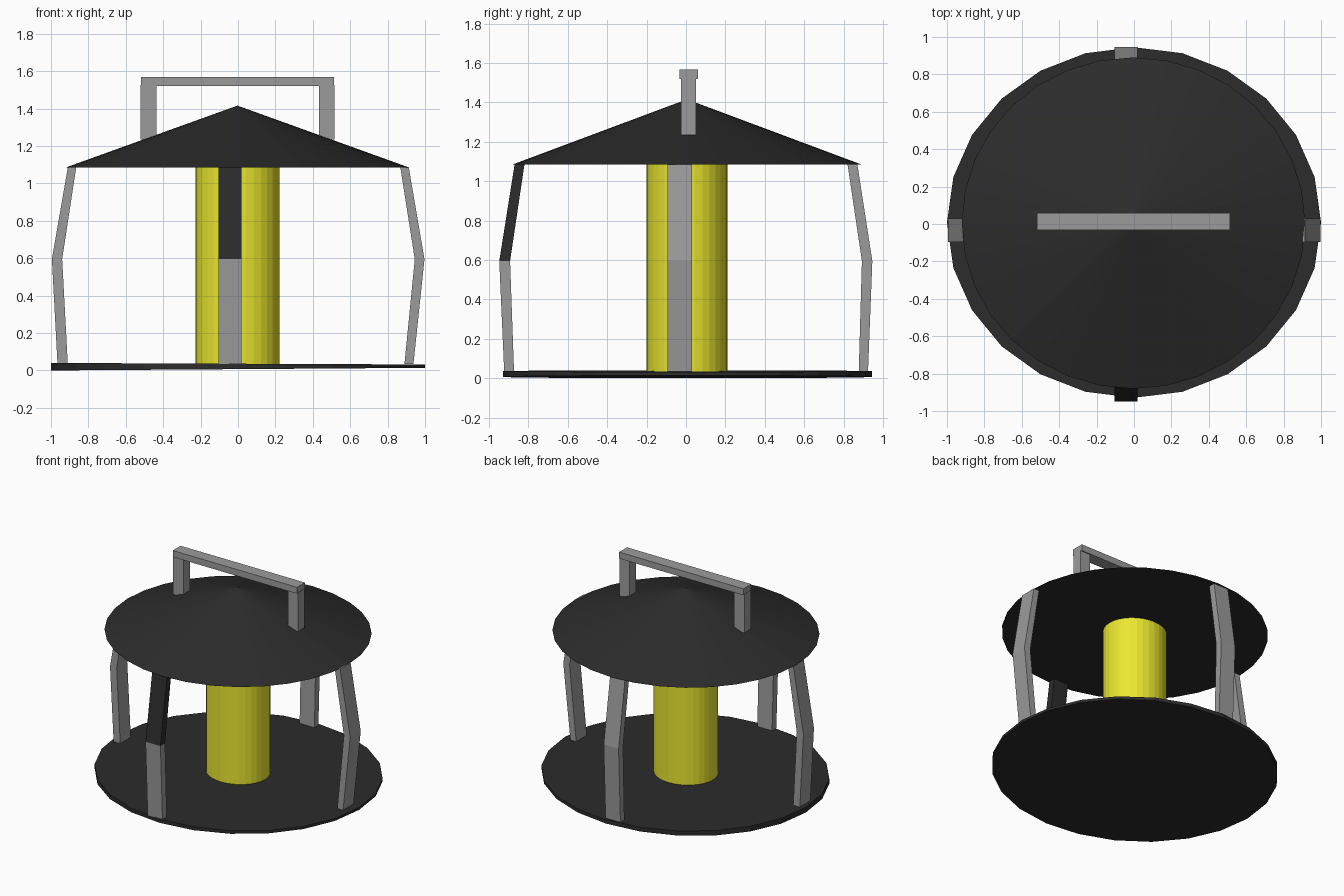
import bpy, bmesh
from math import pi
from mathutils import Matrix

if "Cube" in bpy.data.objects:
    bpy.data.objects.remove(bpy.data.objects["Cube"])


def material(name, rgb):
    m = bpy.data.materials.new(name)
    m.diffuse_color = (*rgb, 1)
    m.use_nodes = True
    m.node_tree.nodes["Principled BSDF"].inputs["Base Color"].default_value = m.diffuse_color
    return m


BLACK = material("black_paint", (0.025, 0.025, 0.025))
GREY = material("grey_metal", (0.33, 0.33, 0.33))
YELLOW = material("yellow_glow", (0.83, 0.8, 0.03))


def finish(name, bm, mat):
    bmesh.ops.recalc_face_normals(bm, faces=bm.faces)
    me = bpy.data.meshes.new(name)
    bm.to_mesh(me)
    bm.free()
    me.materials.append(mat)
    ob = bpy.data.objects.new(name, me)
    bpy.context.collection.objects.link(ob)
    return ob


def cone(name, sides, r1, r2, ry, z0, z1, cx, cy, mat):
    """Round part, ry = y squash factor."""
    bm = bmesh.new()
    bmesh.ops.create_cone(bm, cap_ends=True, segments=sides, radius1=r1,
                          radius2=r2, depth=z1 - z0,
                          matrix=Matrix.Translation((cx, cy, (z0 + z1) / 2))
                          @ Matrix.Diagonal((1, ry, 1, 1)))
    bmesh.ops.remove_doubles(bm, verts=bm.verts, dist=1e-5)
    return finish(name, bm, mat)


def box(name, x, y, z, mat):
    bm = bmesh.new()
    size = [b - a for a, b in (x, y, z)]
    mid = [(a + b) / 2 for a, b in (x, y, z)]
    bmesh.ops.create_cube(bm, size=1, matrix=Matrix.Translation(mid)
                          @ Matrix.Diagonal((*size, 1)))
    return finish(name, bm, mat)


def leg_part(name, axis, side, lower, upper, width, mat):
    """Slanted bar; lower and upper are (inner, outer, z)."""
    bm = bmesh.new()
    outline = [(lower[0], lower[2]), (lower[1], lower[2]),
               (upper[1], upper[2]), (upper[0], upper[2])]
    verts = []
    for w in width:
        for d, z in outline:
            co = (side * d, w, z) if axis == "x" else (w, side * d, z)
            verts.append(bm.verts.new(co))
    a, b = verts[:4], verts[4:]
    bm.faces.new(a)
    bm.faces.new(b[::-1])
    for i in range(4):
        j = (i + 1) % 4
        bm.faces.new((a[i], a[j], b[j], b[i]))
    finish(name, bm, mat)


# base plate, a little thicker on the left
base = cone("base_plate", 24, 1, 1, 0.937, 0, 0.04, 0, 0.008, BLACK)
for v in base.data.vertices:
    top = v.co.z > 0.02
    v.co.z = 0.036 - 0.004 * v.co.x if top else 0.007 + 0.007 * v.co.x

# glowing core and roof
core = cone("core", 32, 0.225, 0.225, 0.915, 0.03, 1.09, -0.003, 0.005, YELLOW)
cone("roof", 32, 0.918, 0, 0.965, 1.085, 1.416, -0.003, 0.005, BLACK)

# four bent legs
legs = [
    ("left_leg", "x", -1, (0.91, 0.965), (0.94, 0.995), (0.865, 0.91), (-0.095, 0.03)),
    ("right_leg", "x", 1, (0.89, 0.938), (0.945, 0.997), (0.868, 0.913), (-0.095, 0.03)),
    ("front_leg", "y", -1, (0.873, 0.923), (0.893, 0.948), (0.82, 0.87), (-0.103, 0.02)),
    ("back_leg", "y", 1, (0.877, 0.924), (0.893, 0.946), (0.82, 0.87), (-0.103, 0.02)),
]
for name, axis, side, foot, knee, head, width in legs:
    leg_part(name + "_lower", axis, side, (*foot, 0.034), (*knee, 0.595), width, GREY)
    leg_part(name + "_upper", axis, side, (*knee, 0.595), (*head, 1.086), width,
             BLACK if name == "front_leg" else GREY)

# carrying handle
box("handle_post_left", (-0.52, -0.435), (-0.025, 0.052), (1.235, 1.525), GREY)
box("handle_post_right", (0.432, 0.517), (-0.025, 0.052), (1.235, 1.525), GREY)
box("handle_bar", (-0.518, 0.513), (-0.033, 0.06), (1.52, 1.568), GREY)
